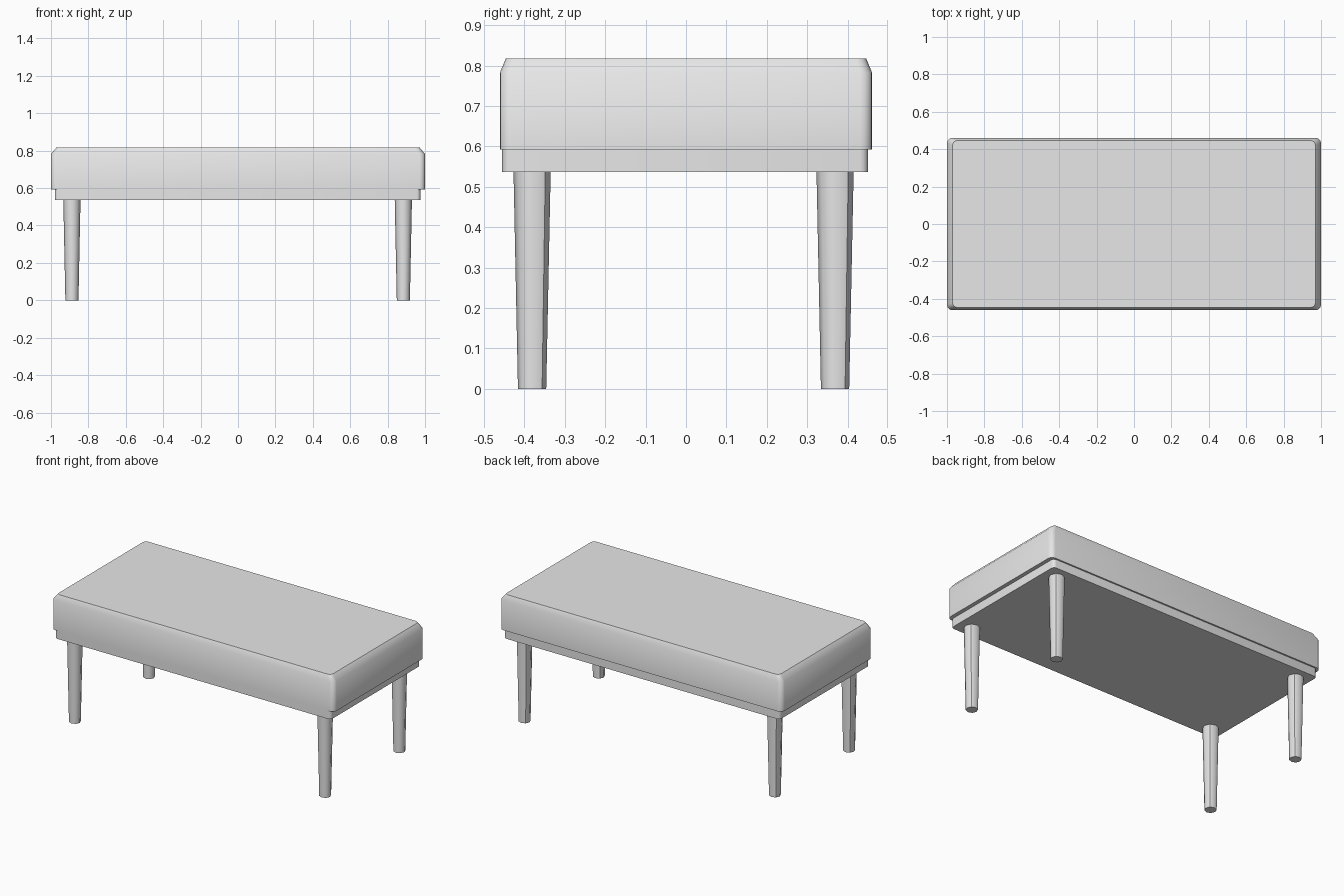
import bpy, bmesh
from math import sin, cos, pi, radians

cube = bpy.data.objects.get("Cube")
if cube:
    bpy.data.objects.remove(cube, do_unlink=True)

grey = bpy.data.materials.new("light_grey")
grey.use_nodes = True
grey.diffuse_color = (0.8, 0.8, 0.8, 1)
grey.node_tree.nodes["Principled BSDF"].inputs["Base Color"].default_value = (0.8, 0.8, 0.8, 1)


def rounded_rect(hx, hy, radius, z, steps=4):
    """Ring of points around a rounded rectangle."""
    ring = []
    for quarter, (sx, sy) in enumerate([(1, 1), (-1, 1), (-1, -1), (1, -1)]):
        for i in range(steps + 1):
            a = (quarter + i / steps) * pi / 2
            ring.append((sx * (hx - radius) + radius * cos(a),
                         sy * (hy - radius) + radius * sin(a), z))
    return ring


def octagon(radius, z):
    return [(radius * cos(i * pi / 4), radius * sin(i * pi / 4), z) for i in range(8)]


def loft(name, rings, location=(0, 0, 0), sharp_columns=()):
    """Skin a stack of rings, cap both ends and link the object."""
    bm = bmesh.new()
    loops = [[bm.verts.new(p) for p in ring] for ring in rings]
    n = len(loops[0])
    for low, high in zip(loops, loops[1:]):
        for i in range(n):
            j = (i + 1) % n
            bm.faces.new((low[i], low[j], high[j], high[i]))
        for i in sharp_columns:
            bm.edges.get((low[i], high[i])).smooth = False
    caps = [bm.faces.new(loops[0][::-1]), bm.faces.new(loops[-1])]
    for face in bm.faces:
        face.smooth = True
    for cap in caps:
        cap.smooth = False
        for edge in cap.edges:
            edge.smooth = False
    mesh = bpy.data.meshes.new(name)
    bm.to_mesh(mesh)
    bm.free()
    mesh.materials.append(grey)
    obj = bpy.data.objects.new(name, mesh)
    obj.location = location
    bpy.context.collection.objects.link(obj)
    return obj


# Padded cushion with a softened upper rim
cushion = loft("cushion", [
    rounded_rect(1.0, 0.461, 0.03, 0.592),
    rounded_rect(1.0, 0.461, 0.03, 0.782),
    rounded_rect(0.97, 0.446, 0.025, 0.818),
])

# Recessed frame under the cushion
frame = loft("frame", [
    rounded_rect(0.977, 0.453, 0.02, 0.537),
    rounded_rect(0.977, 0.453, 0.02, 0.592),
], location=(-0.002, -0.002, 0))

# Four tapered legs
for side, x in (("right", -0.888), ("left", 0.884)):
    for end, y in (("front", -0.381), ("back", 0.369)):
        loft(f"{end}_{side}_leg", [octagon(0.035, 0), octagon(0.046, 0.537)],
             location=(x, y, 0), sharp_columns=(1, 3))
